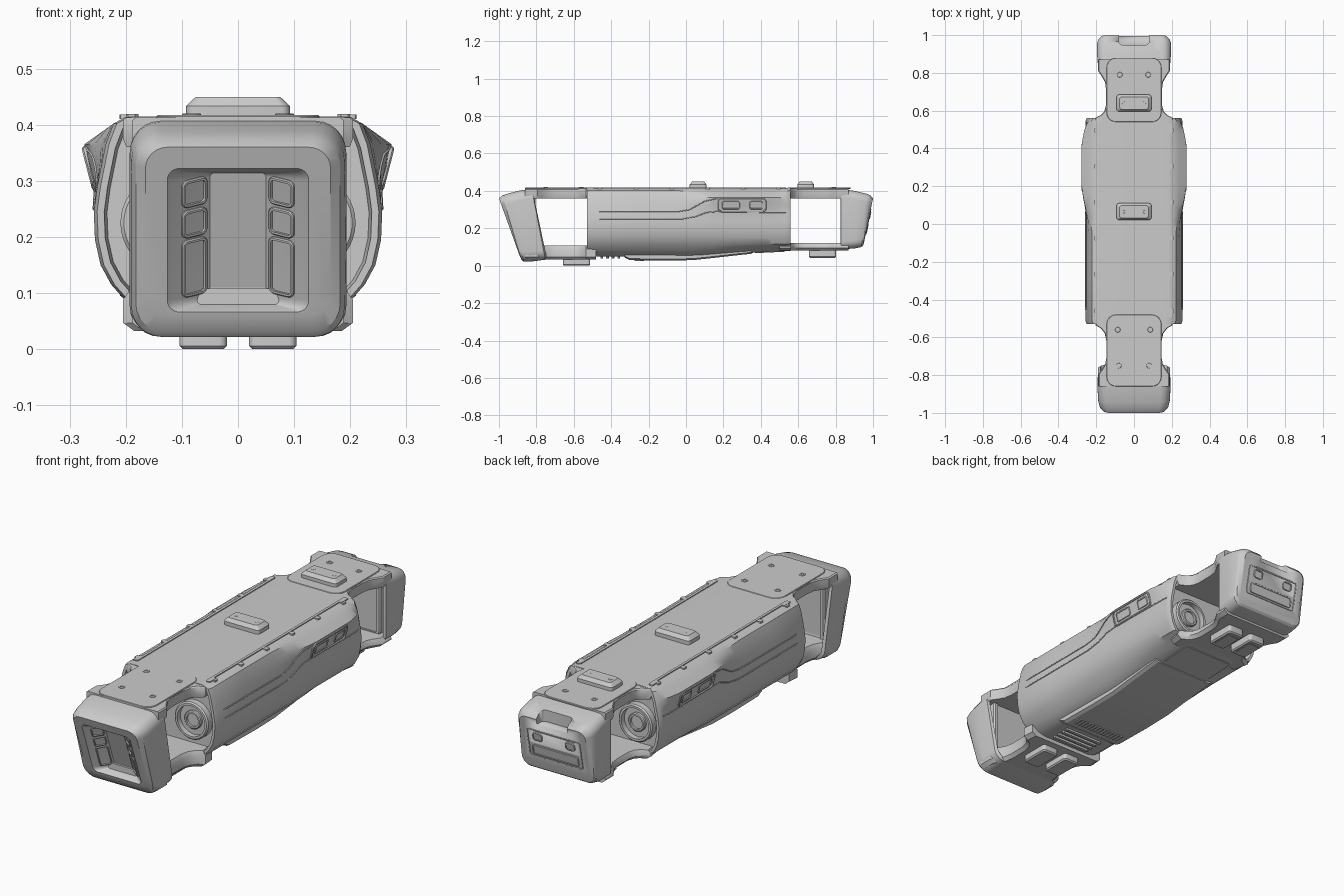
import bpy, bmesh, math
from mathutils import Vector, Matrix

if "Cube" in bpy.data.objects:
    bpy.data.objects.remove(bpy.data.objects["Cube"])

V = Vector
I = Matrix.Identity(4)


def loft(name, rings, M=I, angle=32):
    """Skin equal-count rings and cap both ends."""
    bm = bmesh.new()
    vs = [[bm.verts.new(M @ V(p)) for p in r] for r in rings]
    n = len(rings[0])
    for a, b in zip(vs, vs[1:]):
        for i in range(n):
            bm.faces.new((a[i], a[(i + 1) % n], b[(i + 1) % n], b[i]))
    bm.faces.new(vs[0][::-1])
    bm.faces.new(vs[-1])
    bmesh.ops.recalc_face_normals(bm, faces=bm.faces)
    me = bpy.data.meshes.new(name)
    bm.to_mesh(me)
    bm.free()
    me.shade_smooth()
    me.set_sharp_from_angle(angle=math.radians(angle))
    ob = bpy.data.objects.new(name, me)
    bpy.context.collection.objects.link(ob)
    return ob


def rr(w, h, r, z=0.0, n=5):
    """Rounded rectangle ring."""
    r = max(min(r, w / 2 - 1e-4, h / 2 - 1e-4), 1e-4)
    out = []
    for k, (sx, sy) in enumerate([(1, 1), (-1, 1), (-1, -1), (1, -1)]):
        for i in range(n + 1):
            a = math.pi / 2 * (k + i / n)
            out.append((sx * (w / 2 - r) + r * math.cos(a), sy * (h / 2 - r) + r * math.sin(a), z))
    return out


def frame(o, n, up):
    z = V(n).normalized()
    x = V(up).cross(z).normalized()
    m = Matrix((x, z.cross(x), z)).transposed().to_4x4()
    m.translation = V(o)
    return m


def panel(name, w, h, r, t, M, bev=0.0, recess=None, n=5):
    """Rounded slab, optional chamfer and recessed face."""
    rings = [rr(w, h, r, 0, n), rr(w, h, r, t - bev, n)]
    if bev:
        rings.append(rr(w - 2 * bev, h - 2 * bev, r - bev, t, n))
    if recess:
        i, d = recess
        rings += [rr(w - 2 * i, h - 2 * i, r - i, t, n), rr(w - 2 * i, h - 2 * i, r - i, t - d, n)]
    return loft(name, rings, M)


def up_at(x, y, z):
    return frame((x, y, z), (0, 0, 1), (0, 1, 0))


def down_at(x, y, z):
    return frame((x, y, z), (0, 0, -1), (0, 1, 0))


def lerp(keys, t):
    for (a, p), (b, q) in zip(keys, keys[1:]):
        if t <= b:
            return p + (q - p) * max(0, (t - a) / (b - a))
    return keys[-1][1]


# --- main shell: lofted half-section, mirrored, with shoulder bulge at the rear
def half(y):
    b = lerp([(-.08, 0), (.02, .2), (.14, .85), (.2, 1), (.44, 1), (.5, .7), (.56, 0)], y)
    zb = lerp([(-.53, .05), (.05, .045), (.35, .07), (.56, .08)], y)
    e = .006 if y > .545 or y < -.515 else 0
    pts = [(.17, .415), (.2, .414), (.222 + .018 * b, .402 - .013 * b), (.236 + .038 * b, .365),
           (.244 + .022 * b, .325), (.251 + .005 * b, .29), (.257, .245), (.255, .195), (.245, .15),
           (.226, .115), (.195, max(.08, zb + .025)), (.165, zb + .01), (.13, zb)]
    return [(x - e, z) for x, z in pts]


def ring(y, s=1.0, yy=None):
    h = half(y)
    full = h + [(-x, z) for x, z in h[::-1]]
    return [(x * s, y if yy is None else yy, .235 + (z - .235) * s) for x, z in full]


ys = [-.53, -.51, -.3, -.08, -.02, .02, .08, .14, .2, .3, .44, .47, .5, .53, .545, .56]
loft("body_shell", [ring(-.53, .93, -.49), ring(-.53, .95)] + [ring(y) for y in ys]
     + [ring(.56, .95), ring(.56, .93, .52)])


def side_x(y, z):
    return lerp(sorted((p[1], p[0]) for p in half(y)[1:]), z)


# --- seams along both flanks
def seam(name, pts, s, rad=.003):
    cu = bpy.data.curves.new(name, 'CURVE')
    cu.dimensions = '3D'
    cu.bevel_depth = rad
    cu.bevel_resolution = 1
    sp = cu.splines.new('POLY')
    fine = []
    for a, b in zip(pts, pts[1:]):
        fine += [V(a).lerp(V(b), i / 6) for i in range(6)]
    fine.append(V(pts[-1]))
    sp.points.add(len(fine) - 1)
    for p, q in zip(sp.points, fine):
        p.co = (s * side_x(*q), q[0], q[1], 1)
    bpy.context.collection.objects.link(bpy.data.objects.new(name, cu))


for s in (1, -1):
    seam("upper_side_seam", [(-.52, .29), (-.04, .29), (.02, .3), (.1, .345), (.17, .36)], s)
    seam("lower_side_seam", [(-.52, .25), (-.02, .25), (.05, .262), (.11, .285), (.17, .29), (.43, .285), (.55, .285)], s)
    # side port housing with two windows, tilted with the bulge
    n = (s * .97, 0, -.25)
    panel("port_housing", .26, .078, .022, .012, frame((s * .258, .3, .325), n, (0, 0, 1)), .003, (.008, .006))
    for y, w in ((.24, .095), (.375, .07)):
        panel("port_window", w, .045, .01, .011, frame((s * .258, y, .325), n, (0, 0, 1)), .002, (.006, .004))
    # top rails and clips
    panel("top_rail", .012, 1.02, .003, .009, up_at(s * .183, .02, .41), n=1)
    for y in (-.46, -.265, -.075, .115, .305, .495):
        panel("rail_clip", .022, .024, .006, .008, up_at(s * .2, y, .41), n=2)
    for y in (-.47, .51):
        panel("rail_end", .02, .05, .004, .009, up_at(s * .19, y, .41), n=1)
    # hip motor sockets on both bulkheads
    for y, d in ((-.49, -1), (.52, 1)):
        M = frame((s * .122, y, .225), (0, d, 0), (0, 0, 1))
        panel("hip_socket", .175, .175, .0875, .035, M, .006, (.016, .025), n=10)
        panel("hip_hub", .085, .085, .0425, .025, M, .004, (.012, .01), n=8)

# --- neck plates bridging the leg bays (x, y half outlines)
necks = {
    "front": [(.2, -.48), (.205, -.535), (.175, -.553), (.155, -.58), (.146, -.62), (.145, -.7), (.152, -.74), (.17, -.77), (.188, -.795), (.188, -.86)],
    "rear": [(.2, .5), (.21, .56), (.178, .575), (.158, .595), (.148, .63), (.148, .71), (.153, .75), (.17, .78), (.19, .81), (.19, .87)],
}
for k, h in necks.items():
    out = h + [(-x, y) for x, y in h[::-1]]
    b0, b1 = (.032, .108) if k == "front" else (.08, .122)
    loft(k + "_top_neck", [[(x * .97, y, .36) for x, y in out], [(x, y, .375) for x, y in out],
                           [(x, y, .408) for x, y in out], [(x * .97, y, .413) for x, y in out]])
    loft(k + "_bottom_neck", [[(x * .9, y, b0) for x, y in out], [(x, y, b0 + .015) for x, y in out],
                              [(x, y, b1 - .02) for x, y in out], [(x * .93, y, b1) for x, y in out]])

# thin cover plates, bolts, grab blocks and landing pads
panel("front_cover_plate", .29, .38, .05, .008, up_at(0, -.67, .409), .002)
panel("rear_cover_plate", .29, .34, .05, .008, up_at(0, .71, .409), .002)
for s in (1, -1):
    for x, y in ((.08, -.75), (.086, -.56), (.075, .79)):
        panel("cover_bolt", .028, .028, .014, .004, up_at(s * x, y, .4155), .001, (.006, .003), n=4)
    for y, z in ((-.585, 0), (.73, .042)):
        panel("landing_pad", .085, .145, .014, .05, down_at(s * .062, y, z + .05), .006)
        panel("pad_sole", .06, .1, .01, .0515 if z else .05, down_at(s * .062, y, z + .05), .002)
    for y in (.065, .64):
        panel("block_bolt", .018, .018, .009, .003, up_at(s * .055, y, .449 - .0025), .001, n=3)
for y in (.065, .64):
    loft("top_block", [rr(.185, .09, .015, 0), rr(.185, .09, .015, .022), rr(.152, .066, .012, .038)], up_at(0, y, .411))

# --- belly cover (yz profile) and vents
prof = [(-.33, .1), (-.33, .045), (-.3, .03), (-.1, .027), (.04, .03), (.35, .064), (.35, .1)]
loft("belly_cover", [[(x, y, z + (.008 if abs(x) > .155 else 0)) for y, z in prof] for x in (-.165, -.15, .15, .165)], angle=20)
panel("belly_hatch", .26, .16, .015, .004, frame((0, .45, .075), (0, .05, -1), (0, 1, 0)), .001)
for i in range(14):
    panel("vent_slat", .009, .05, .003, .006, down_at(-.12 + i * .0185, -.25, .031), n=1)
for y in (-.36, -.39, -.42, -.45):
    panel("belly_rib", .2, .014, .004, .012, down_at(0, y, .051), n=1)


# --- end caps: slanted rounded-rectangle rings (half width, top yz, bottom yz, radius)
def slant(w, top, bot, r):
    H = (V(top) - V(bot)).length
    return [(u, *V(bot).lerp(V(top), v / H + .5)) for u, v, _ in rr(2 * w, H, r, 0, 6)]


def face_y(z):
    return -1.0 + (.36 - z) * .36


def on_face(w, z1, z0, d, r):
    return slant(w, (face_y(z1) + d, z1), (face_y(z0) + d, z0), r)


loft("front_cap", [
    slant(.17, (-.87, .385), (-.80, .055), .04),
    slant(.178, (-.82, .4), (-.745, .045), .045),
    slant(.19, (-.825, .41), (-.752, .032), .05),
    slant(.193, (-.88, .404), (-.83, .022), .055),
    slant(.19, (-.945, .388), (-.868, .022), .055),
    slant(.182, (-.982, .375), (-.88, .032), .05),
    slant(.165, (-1.0, .36), (-.892, .06), .04),
    on_face(.126, .322, .066, 0, .022),
    on_face(.118, .318, .07, .008, .02),
    on_face(.05, .314, .086, .06, .008)], angle=28)
# cheek windows inside the front recess
for s in (1, -1):
    across, up = V((-.068 * s, .052, 0)), V((0, -.36, 1))
    n = across.cross(up)
    n = n if n.y < 0 else -n
    for z, h in ((.28, .052), (.226, .052), (.147, .108)):
        f = .58
        o = V((s * (.118 - .068 * f), face_y(z) + .008 + .052 * f, z)) - n.normalized() * .003
        panel("cheek_window", .055, h, .012, .008, frame(o, n, up), .002, (.006, .006))

rear = loft("rear_cap", [
    slant(.165, (.87, .385), (.87, .11), .03),
    slant(.178, (.825, .398), (.825, .098), .035),
    slant(.19, (.83, .41), (.83, .088), .04),
    slant(.196, (.9, .4), (.9, .092), .045),
    slant(.195, (.965, .385), (.938, .1), .045),
    slant(.188, (.985, .377), (.947, .108), .042),
    slant(.172, (1.0, .36), (.952, .125), .035)], angle=28)
# notch in the top rear edge
cut = panel("notch_cutter", .16, .12, .018, .12, up_at(0, 1.008, .335), n=4)
cut.hide_render = True
m = rear.modifiers.new("notch", 'BOOLEAN')
m.object = cut
m.solver = 'EXACT'
bpy.context.view_layer.objects.active = rear
bpy.ops.object.modifier_apply(modifier="notch")
bpy.data.objects.remove(cut)
# rear connector panel
rn = (0, 1, -.2)
for name, x, z, w, h, t in (("rear_panel", 0, .235, .28, .14, .004), ("rear_lower_panel", 0, .2, .24, .05, .006),
                            ("rear_port", .085, .27, .05, .04, .007), ("rear_port", -.085, .27, .05, .04, .007)):
    panel(name, w, h, .014, t, frame((x, .952 + (z - .125) * .204 - .001, z), rn, (0, 0, 1)), .001, (.006, .003))

# --- bulkheads closing the bays in front of the caps
for name, y, d, zc, h in (("front_bulkhead", -.85, 1, .225, .34), ("rear_bulkhead", .88, -1, .25, .29)):
    panel(name, .31, h, .03, .045, frame((0, y, zc), (0, d, 0), (0, 0, 1)), .006, (.02, .008))
